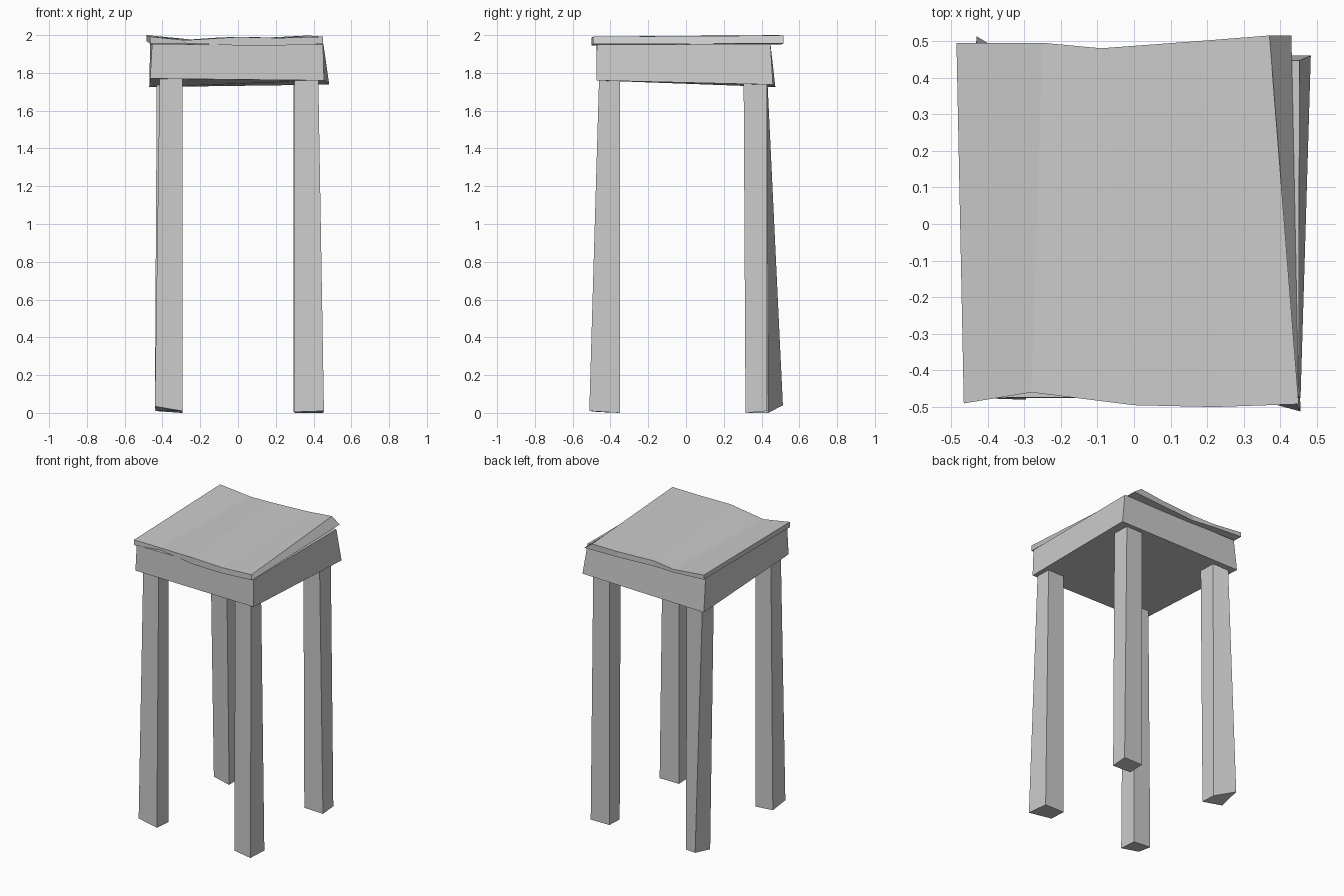
import bpy


def make(name, verts, faces):
    mesh = bpy.data.meshes.new(name)
    mesh.from_pydata(verts, [], faces)
    mesh.validate()
    obj = bpy.data.objects.new(name, mesh)
    bpy.context.collection.objects.link(obj)
    return obj


def block(name, low, high):
    """Skewed box; both loops run counter-clockwise seen from above."""
    sides = [(i, (i + 1) % 4, (i + 1) % 4 + 4, i + 4) for i in range(4)]
    make(name, low + high, [(3, 2, 1, 0), (4, 5, 6, 7)] + sides)


def top_quad(x0, x1, y0, y1, z=1.78):
    return [(x0, y0, z), (x1, y0, z), (x1, y1, z), (x0, y1, z)]


# Hand-cut legs, each with its own lean
block("front_left_leg",
      [(-.44, -.475, .035), (-.295, -.48, .01), (-.295, -.35, 0), (-.43, -.35, .01)],
      top_quad(-.415, -.295, -.46, -.35))
block("front_right_leg",
      [(.30, -.47, .005), (.455, -.512, .01), (.45, -.35, 0), (.30, -.35, 0)],
      top_quad(.30, .425, -.46, -.35))
block("back_right_leg",
      [(.295, .315, .005), (.44, .315, 0), (.44, .43, .01), (.295, .43, .01)],
      top_quad(.295, .42, .305, .43))
block("back_left_leg",
      [(-.44, .36, .01), (-.30, .33, 0), (-.305, .435, 0), (-.43, .513, .04)],
      top_quad(-.43, -.305, .305, .43))

# Deep apron block under the seat
block("apron",
      [(-.465, -.475, 1.77), (.455, -.475, 1.76), (.483, .46, 1.738), (-.47, .473, 1.725)],
      [(-.455, -.475, 1.952), (.45, -.472, 1.95), (.452, .447, 1.953), (-.465, .447, 1.955)])

# Wavy seat board: (x, y, top z, bottom z) stations along front and back edges
front = [(-.465, -.49, 1.992, 1.955), (-.28, -.46, 1.973, 1.957), (0, -.495, 1.99, 1.945),
         (.22, -.50, 1.985, 1.945), (.45, -.492, 1.992, 1.953)]
back = [(-.485, .495, 2.0, 1.968), (-.25, .495, 1.977, 1.955), (-.09, .48, 1.988, 1.95),
        (.18, .50, 1.988, 1.95), (.37, .515, 1.998, 1.955)]
verts = []
for (fx, fy, ft, fb), (bx, by, bt, bb) in zip(front, back):
    low_bx = .43 if bx > .3 else bx  # undercut right edge
    verts += [(fx, fy, ft), (bx, by, bt), (low_bx, by, bb), (fx, fy, fb)]
faces = [(0, 1, 2, 3), (19, 18, 17, 16)]
for s in range(4):
    a = s * 4
    for i in range(4):
        j = (i + 1) % 4
        faces.append((a + i, a + 4 + i, a + 4 + j, a + j))
make("seat", verts, faces)
